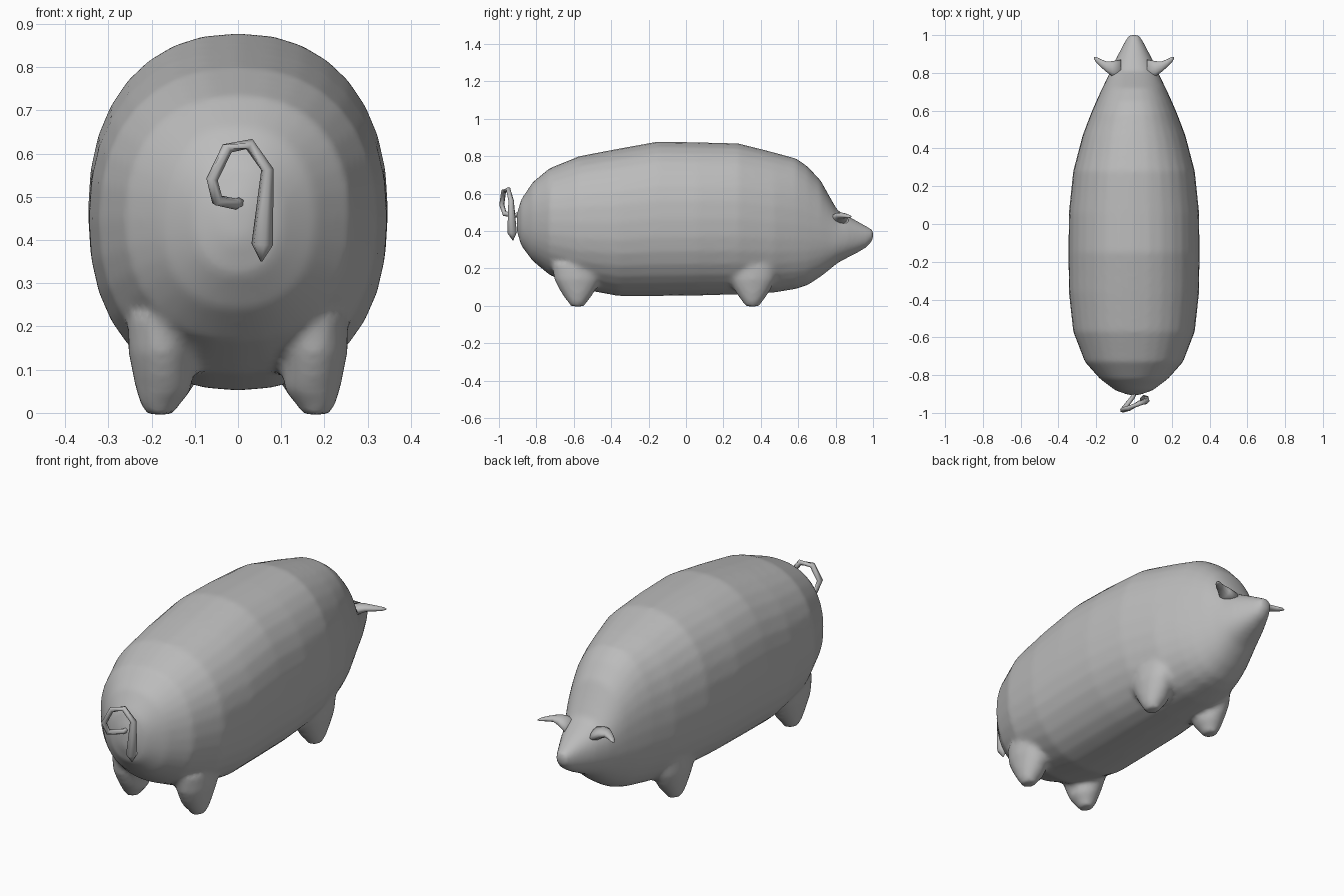
import bpy
import bmesh
from math import cos, sin, tau, copysign
from mathutils import Vector

cube = bpy.data.objects.get("Cube")
if cube:
    bpy.data.objects.remove(cube, do_unlink=True)

grey = bpy.data.materials.new("plain grey")
grey.use_nodes = True
colour = (0.5, 0.5, 0.5, 1)
grey.diffuse_color = colour
grey.node_tree.nodes["Principled BSDF"].inputs["Base Color"].default_value = colour


def superpoint(angle, power):
    """Point on a unit superellipse."""
    c, s = cos(angle), sin(angle)
    return (copysign(abs(c) ** (2 / power), c), copysign(abs(s) ** (2 / power), s))


def add_loft(bm, rings):
    """Skin a list of equal rings and cap both ends."""
    loops = [[bm.verts.new(p) for p in ring] for ring in rings]
    count = len(loops[0])
    for low, high in zip(loops, loops[1:]):
        for i in range(count):
            j = (i + 1) % count
            bm.faces.new((low[i], low[j], high[j], high[i]))
    bm.faces.new(loops[0][::-1])
    bm.faces.new(loops[-1])


def finish(name, bm):
    bmesh.ops.recalc_face_normals(bm, faces=bm.faces)
    mesh = bpy.data.meshes.new(name)
    bm.to_mesh(mesh)
    bm.free()
    mesh.materials.append(grey)
    mesh.shade_smooth()
    obj = bpy.data.objects.new(name, mesh)
    bpy.context.collection.objects.link(obj)
    return obj


# Torso and head: y, half width, underside, top
stations = [
    (-.905, .03, .4, .49), (-.88, .1, .32, .57), (-.82, .18, .24, .66),
    (-.73, .26, .165, .735), (-.57, .322, .09, .8), (-.36, .345, .052, .84),
    (-.15, .347, .052, .878), (.06, .345, .055, .874), (.28, .322, .06, .868),
    (.47, .272, .07, .82), (.59, .226, .09, .787), (.65, .2, .11, .745),
    (.72, .168, .155, .67), (.77, .143, .195, .58), (.81, .125, .228, .51),
    (.86, .103, .255, .482), (.92, .072, .285, .45), (.97, .046, .315, .422),
    (.995, .03, .345, .408), (1.003, .012, .37, .395),
]
bm = bmesh.new()
rings = []
for y, half, low, top in stations:
    ring = []
    for i in range(32):
        px, pz = superpoint(tau * i / 32, 2.25)
        ring.append((half * px, y, (low + top) / 2 + pz * (top - low) / 2))
    rings.append(ring)
add_loft(bm, rings)

# Stubby flared legs: z, centre x, half width, half length
leg = [(-.004, .18, .03, .035), (.015, .181, .043, .048), (.05, .172, .064, .075),
       (.09, .174, .07, .1), (.14, .176, .078, .125), (.22, .175, .08, .14)]
for side in (-1, 1):
    for y in (-.58, .355):
        add_loft(bm, [[(side * (x + rx * cos(tau * i / 16)), y + ry * sin(tau * i / 16), z)
                       for i in range(16)] for z, x, rx, ry in leg])
body = finish("body", bm)

# Fuse the legs into the torso and soften the joins
remesh = body.modifiers.new("fuse", 'REMESH')
remesh.mode = 'VOXEL'
remesh.voxel_size = .014
remesh.use_smooth_shade = True
soften = body.modifiers.new("soften", 'SMOOTH')
soften.factor = .5
soften.iterations = 5

# Thin pointed ears: x, y, z, half width, half thickness
ear = [(.07, .815, .455, .055, .035), (.115, .822, .475, .04, .024),
       (.145, .832, .482, .028, .016), (.175, .851, .48, .021, .012),
       (.2, .87, .477, .015, .008), (.212, .879, .475, .005, .003)]
for side, name in ((1, "left_ear"), (-1, "right_ear")):
    bm = bmesh.new()
    add_loft(bm, [[(side * x, y + w * cos(tau * i / 12), z + t * sin(tau * i / 12))
                   for i in range(12)] for x, y, z, w, t in ear])
    finish(name, bm)

# Curled tail, thicker toward its loose end: x, y, z, radius
path = [(.01, -.88, .49, .012), (-.005, -.915, .483, .013), (-.048, -.97, .492, .014),
        (-.06, -.985, .54, .014), (-.025, -.975, .612, .014), (.026, -.95, .622, .014),
        (.068, -.935, .563, .015), (.056, -.93, .39, .026), (.054, -.925, .35, .002)]
points = [Vector(p[:3]) for p in path]
rings = []
for k, p in enumerate(points):
    ahead = points[min(k + 1, len(points) - 1)]
    behind = points[max(k - 1, 0)]
    along = (ahead - behind).normalized()
    across = along.cross(Vector((.3, 1, 0))).normalized()
    up = along.cross(across)
    rings.append([p + path[k][3] * (across * cos(tau * i / 6) + up * sin(tau * i / 6))
                  for i in range(6)])
bm = bmesh.new()
add_loft(bm, rings)
finish("tail", bm)
